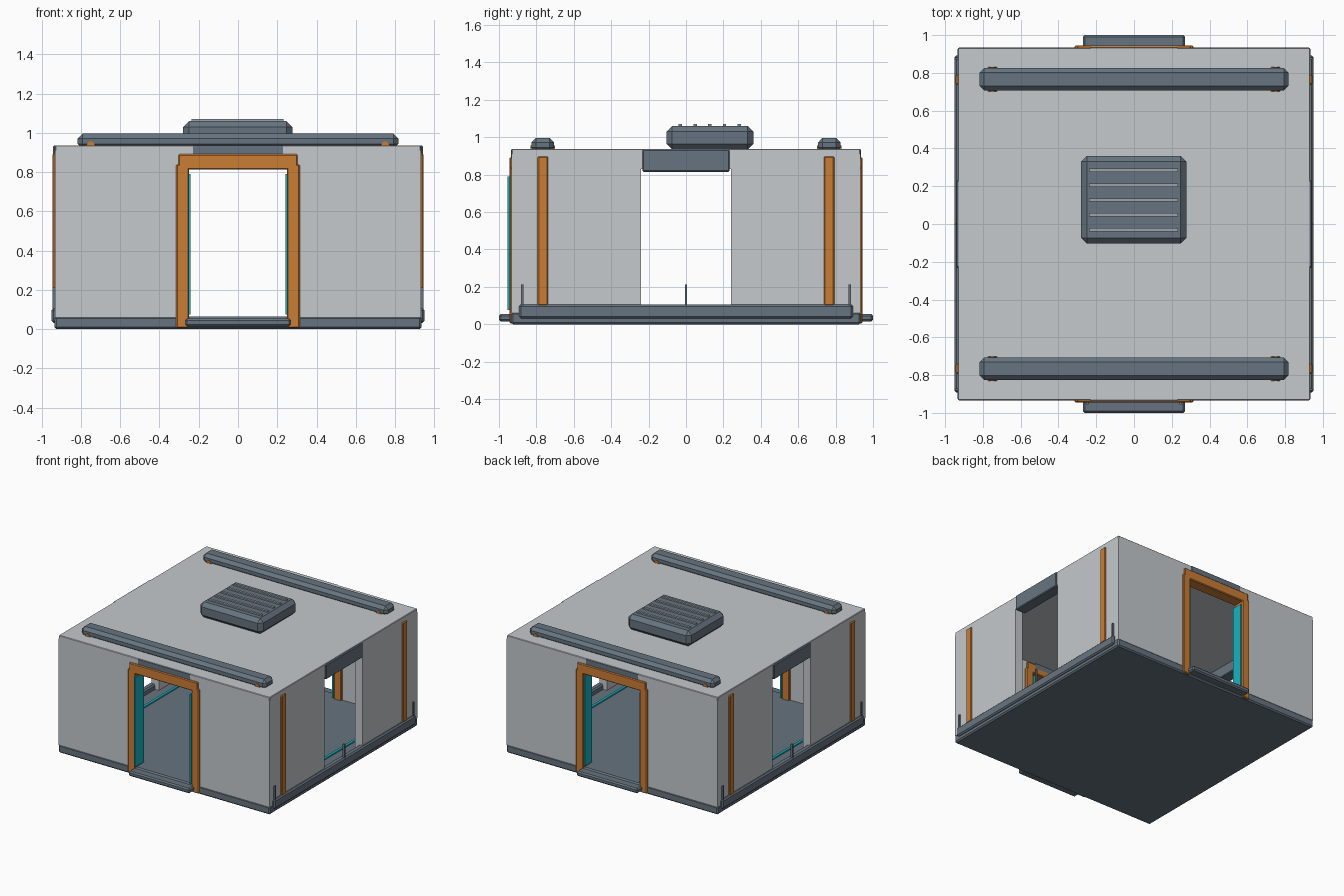
import bpy, bmesh

if "Cube" in bpy.data.objects:
    bpy.data.objects.remove(bpy.data.objects["Cube"])


def material(name, rgb):
    m = bpy.data.materials.new(name)
    m.diffuse_color = (*rgb, 1)
    m.use_nodes = True
    m.node_tree.nodes["Principled BSDF"].inputs["Base Color"].default_value = m.diffuse_color
    return m


WALL = material("pale grey panel", (0.56, 0.585, 0.605))
STEEL = material("slate steel", (0.135, 0.175, 0.215))
ORANGE = material("orange trim", (0.60, 0.205, 0.035))
CYAN = material("cyan light", (0.01, 0.45, 0.53))
SLAT = material("light slat", (0.33, 0.37, 0.41))


def box(name, mat, x, y, z, bevel=0.0):
    """Box from (min, max) ranges on each axis, with optional chamfer."""
    bm = bmesh.new()
    bmesh.ops.create_cube(bm, size=1)
    for v in bm.verts:
        for i, r in enumerate((x, y, z)):
            v.co[i] = max(r) if v.co[i] > 0 else min(r)
    if bevel:
        bmesh.ops.bevel(bm, geom=bm.edges[:], offset=bevel, segments=1,
                        profile=0.5, affect='EDGES')
    bmesh.ops.recalc_face_normals(bm, faces=bm.faces[:])
    me = bpy.data.meshes.new(name)
    bm.to_mesh(me)
    bm.free()
    me.materials.append(mat)
    ob = bpy.data.objects.new(name, me)
    bpy.context.collection.objects.link(ob)
    return ob


W = 0.932    # outer wall face
T = 0.065    # wall thickness

# Floor slab and roof panel
box("floor_slab", STEEL, (-0.935, 0.935), (-0.935, 0.935), (0, 0.065), 0.01)
box("roof_panel", WALL, (-W, W), (-W, W), (0.9, 0.937), 0.004)

for s in (-1, 1):
    # Front and back walls: two panels beside the door, one above it
    yr = (s * W, s * (W - T))
    for e in (-1, 1):
        box("door_wall", WALL, (e * 0.26, e * W), yr, (0.06, 0.91))
    box("door_wall_top", WALL, (-0.26, 0.26), yr, (0.83, 0.91))
    box("door_lintel", STEEL, (-0.23, 0.23), (s * 0.936, s * 0.85), (0.86, 0.935))

    # Orange door frame: jambs and header through the wall
    fy = (s * 0.944, s * 0.85)
    for e in (-1, 1):
        box("door_jamb", ORANGE, (e * 0.25, e * 0.315), fy, (0.005, 0.84), 0.006)
        out = 0.955 if s < 0 else 0.93
        box("door_light", CYAN, (e * 0.241, e * 0.252),
            (s * out, s * 0.845), (0.075, 0.79))
    box("door_header", ORANGE, (-0.303, 0.303), fy, (0.813, 0.892), 0.006)

    # Door step
    box("door_step", STEEL, (-0.27, 0.27), (s * 0.9, s * 1.0), (0.015, 0.055), 0.01)

    # Side walls with an opening
    xr = (s * W, s * (W - T))
    for e in (-1, 1):
        box("side_wall", WALL, xr, (e * 0.24, e * (W - 0.002)), (0.06, 0.91))
    box("side_wall_top", WALL, xr, (-0.25, 0.25), (0.83, 0.91))
    box("side_lintel", STEEL, (s * 0.942, s * 0.85), (-0.232, 0.232),
        (0.815, 0.935), 0.006)

    # Skirting rail with small fins, and orange strips
    box("side_rail", STEEL, (s * 0.9, s * 0.95), (-0.893, 0.893), (0.032, 0.106), 0.01)
    for y in (-0.876, 0, 0.876):
        box("rail_fin", STEEL, (s * 0.93, s * 0.944), (y - 0.006, y + 0.006), (0.1, 0.212))
    for e in (-1, 1):
        box("side_strip", ORANGE, (s * 0.92, s * 0.944),
            (e * 0.737, e * 0.793), (0.1, 0.897), 0.006)

    # Inner corner posts
    for e in (-1, 1):
        box("corner_post", ORANGE, (s * 0.84, s * 0.9), (e * 0.84, e * 0.9), (0.05, 0.92))

    # Floor light strip
    box("floor_light", CYAN, (s * 0.78, s * 0.8), (-0.75, 0.75), (0.06, 0.075))

    # Roof rail with orange brackets
    box("roof_rail", STEEL, (-0.817, 0.817), (s * 0.706, s * 0.826), (0.92, 0.996), 0.024)
    for x in (-0.75, 0.75):
        b = box("rail_bracket", ORANGE, (x - 0.03, x + 0.03),
                (s * 0.701, s * 0.831), (0.93, 0.957))
        for v in b.data.vertices:      # pinch the top to a ridge
            if v.co.z > 0.95:
                v.co.x = x + (v.co.x - x) * 0.25

# Roof vent unit with slats
box("vent_body", STEEL, (-0.28, 0.277), (-0.104, 0.36), (0.935, 1.06), 0.03)
for i in range(5):
    y = -0.03 + i * 0.0785
    box("vent_slat", SLAT, (-0.237, 0.233), (y - 0.009, y + 0.009), (1.05, 1.07))
